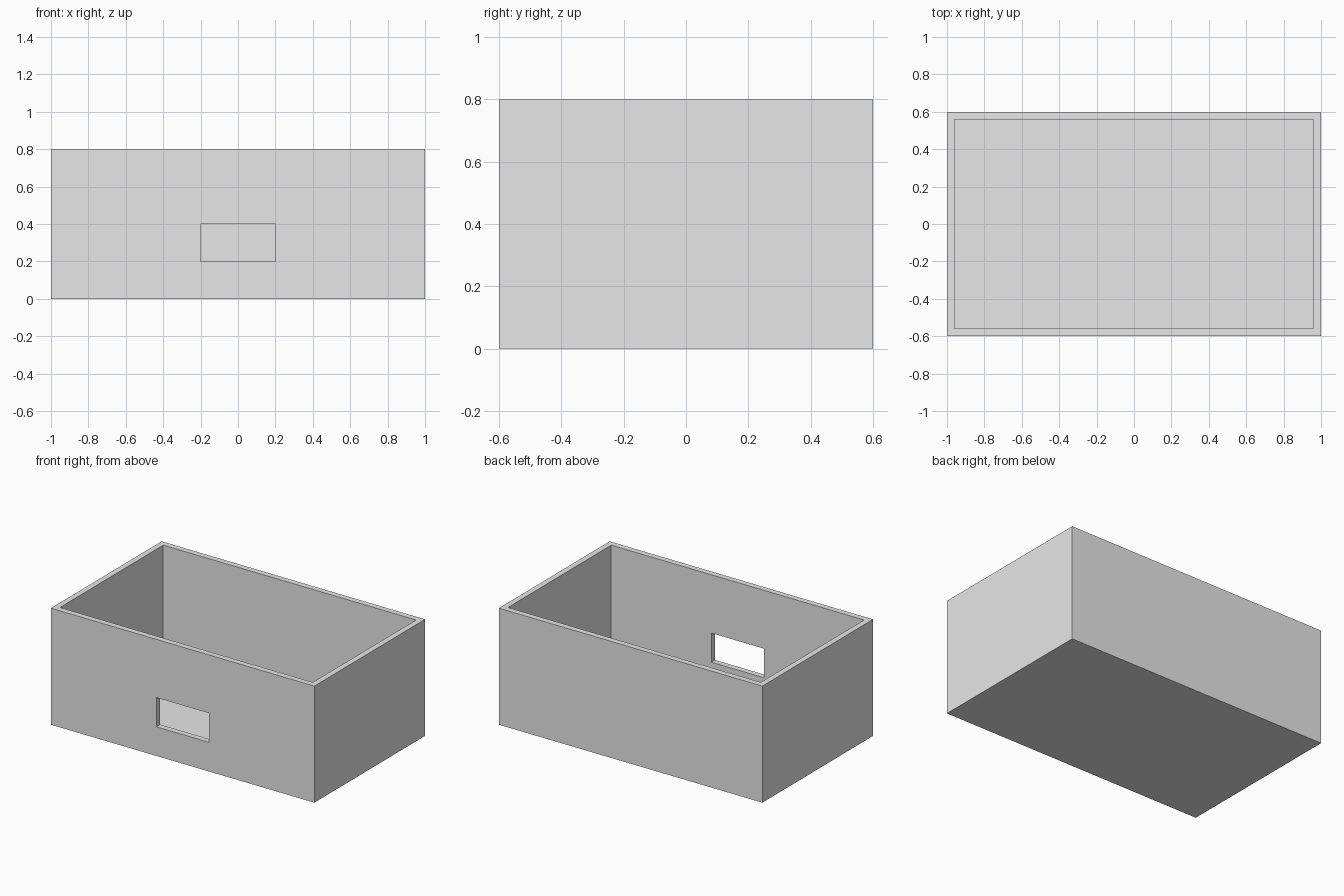
import bpy
import bmesh
from mathutils import Matrix, Vector

default = bpy.data.objects.get("Cube")
if default:
    bpy.data.objects.remove(default, do_unlink=True)

LENGTH, DEPTH, HEIGHT, WALL = 2.0, 1.2, 0.8, 0.04

grey = bpy.data.materials.new("light grey")
grey.use_nodes = True
colour = (0.8, 0.8, 0.8, 1)
grey.diffuse_color = colour
grey.node_tree.nodes["Principled BSDF"].inputs["Base Color"].default_value = colour


def block(name, size, centre):
    """Add a rectangular block of the given size and centre."""
    mesh = bpy.data.meshes.new(name)
    bm = bmesh.new()
    bmesh.ops.create_cube(bm, size=1, matrix=Matrix.LocRotScale(Vector(centre), None, Vector(size)))
    bm.to_mesh(mesh)
    bm.free()
    mesh.materials.append(grey)
    obj = bpy.data.objects.new(name, mesh)
    bpy.context.collection.objects.link(obj)
    return obj


def cut(target, cutter):
    """Subtract a hidden cutter from the target."""
    cutter.hide_render = True
    cutter.hide_viewport = True
    cutter.display_type = 'WIRE'
    mod = target.modifiers.new(cutter.name, 'BOOLEAN')
    mod.operation = 'DIFFERENCE'
    mod.solver = 'EXACT'
    mod.object = cutter


# Open-topped box
box = block("open_box", (LENGTH, DEPTH, HEIGHT), (0, 0, HEIGHT / 2))

# Hollow interior, leaving the walls and floor
cut(box, block("interior_cutter", (LENGTH - 2 * WALL, DEPTH - 2 * WALL, HEIGHT),
               (0, 0, HEIGHT / 2 + WALL)))

# Rectangular opening through the front wall
cut(box, block("front_opening_cutter", (0.4, 4 * WALL, 0.2), (0, -DEPTH / 2, 0.3)))

# Bake the cuts into the box and drop the cutters
bpy.context.view_layer.update()
evaluated = box.evaluated_get(bpy.context.evaluated_depsgraph_get())
finished = bpy.data.meshes.new_from_object(evaluated)
cutters = [mod.object for mod in box.modifiers]
box.modifiers.clear()
box.data = finished
finished.name = "open_box"
for cutter in cutters:
    bpy.data.objects.remove(cutter, do_unlink=True)
